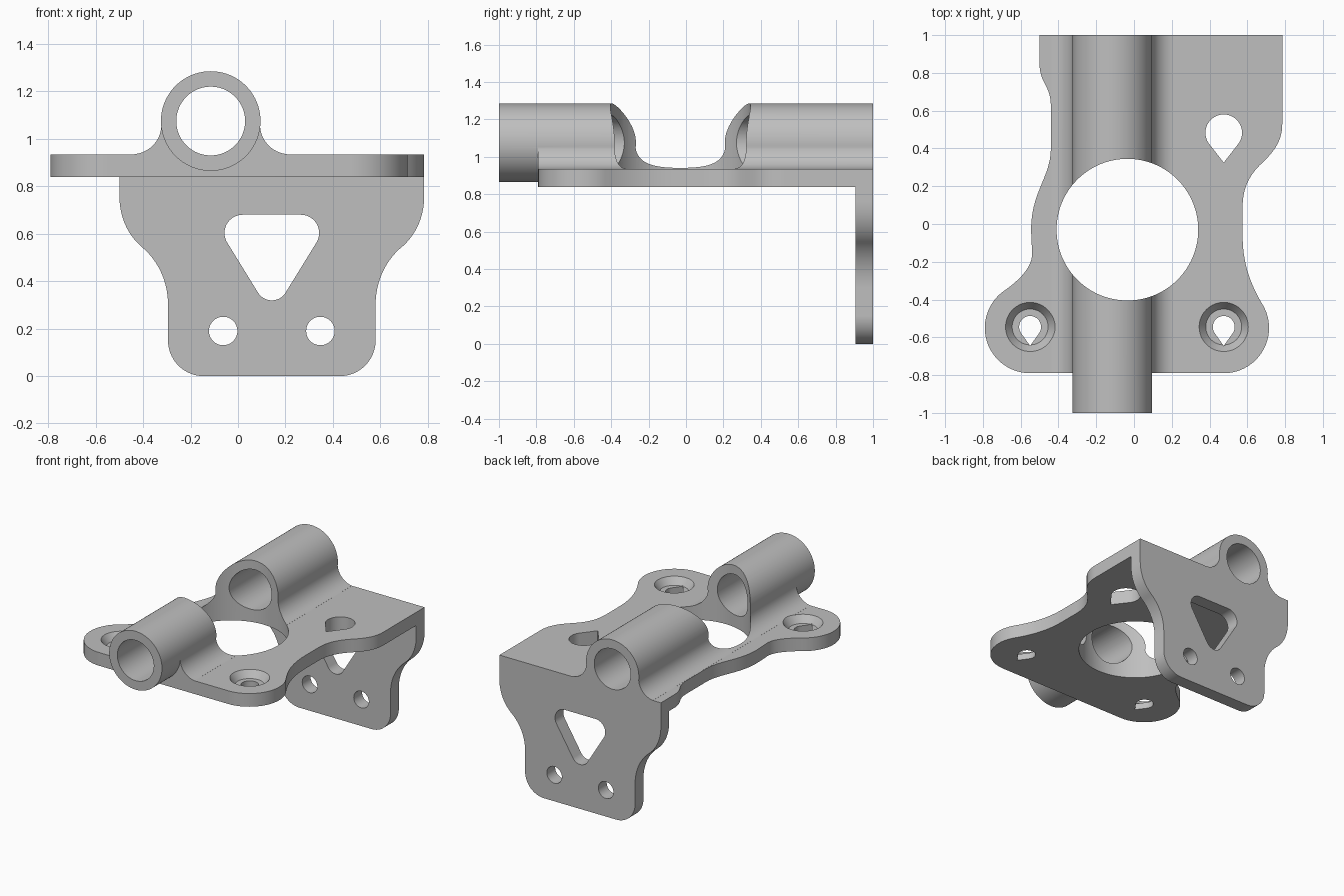
import bpy, bmesh
from math import sin, cos, radians, acos, degrees
from mathutils import Vector
from mathutils.geometry import interpolate_bezier

cube = bpy.data.objects.get("Cube")
if cube:
    bpy.data.objects.remove(cube, do_unlink=True)

metal = bpy.data.materials.new("light_grey")
metal.use_nodes = True
GREY = (0.52, 0.52, 0.52, 1)
metal.diffuse_color = GREY
metal.node_tree.nodes["Principled BSDF"].inputs["Base Color"].default_value = GREY


def arc(cx, cy, r, a0, a1, n=24):
    """Points on a circular arc, angles in degrees."""
    angles = [radians(a0 + (a1 - a0) * i / n) for i in range(n + 1)]
    return [(cx + r * cos(a), cy + r * sin(a)) for a in angles]


def circle(cx, cy, r, n=64):
    return arc(cx, cy, r, 0, 360, n)[:-1]


def curve(a, b, c, d):
    """Points on a cubic curve."""
    pts = interpolate_bezier(*[Vector((*p, 0)) for p in (a, b, c, d)], 14)
    return [(p.x, p.y) for p in pts]


def teardrop(cx, cy, r, reach):
    """Round hole drawn out to a point towards the front."""
    half = degrees(acos(r / reach))
    return arc(cx, cy, r, half - 90, 270 - half, 40) + [(cx, cy - reach)]


def finish(name, bm):
    bmesh.ops.recalc_face_normals(bm, faces=bm.faces)
    mesh = bpy.data.meshes.new(name)
    bm.to_mesh(mesh)
    bm.free()
    mesh.materials.append(metal)
    obj = bpy.data.objects.new(name, mesh)
    bpy.context.collection.objects.link(obj)
    return obj


def prism(name, pts, lo, hi, axis="z"):
    """Extrude a flat outline along z or y, dropping repeated points."""
    clean = []
    for p in pts:
        if not clean or (Vector(p) - Vector(clean[-1])).length > 1e-4:
            clean.append(p)
    if (Vector(clean[0]) - Vector(clean[-1])).length < 1e-4:
        clean.pop()
    bm = bmesh.new()
    ends = []
    for d in (lo, hi):
        ends.append([bm.verts.new((u, v, d) if axis == "z" else (u, d, v)) for u, v in clean])
    bm.faces.new(ends[0])
    bm.faces.new(ends[1])
    for i in range(len(clean)):
        j = (i + 1) % len(clean)
        bm.faces.new((ends[0][i], ends[0][j], ends[1][j], ends[1][i]))
    return finish(name, bm)


def combine(target, tool, operation):
    mod = target.modifiers.new(operation, "BOOLEAN")
    mod.operation = operation
    mod.solver = "EXACT"
    mod.object = tool
    bpy.context.view_layer.objects.active = target
    bpy.ops.object.modifier_apply(modifier=mod.name)
    bpy.data.objects.remove(tool, do_unlink=True)


BOTTOM, TOP = 0.84, 0.935
TUBE_X, TUBE_Z, TUBE_R, BORE_R = -0.115, 1.075, 0.21, 0.145
LEFT, RIGHT, MID = -0.5, 0.785, 0.1425
LOBES = [(-0.55, -0.55), (0.475, -0.55)]

# Base plate outline: back edge, wavy sides, two front lobes
outline = [(RIGHT, 1), (LEFT, 1)]
outline += curve((LEFT, 0.85), (LEFT, 0.74), (-0.44, 0.74), (-0.44, 0.62))
outline += curve((-0.44, 0.4), (-0.44, 0.25), (-0.545, 0.17), (-0.545, -0.03))
left_lobe = arc(*LOBES[0], 0.24, 122, 270)
right_lobe = arc(*LOBES[1], 0.24, 270, 390)
outline += curve((-0.54, -0.14), (-0.53, -0.22), (-0.6, -0.29), left_lobe[0])
outline += left_lobe + right_lobe
outline += curve(right_lobe[-1], (0.61, -0.31), (0.575, -0.2), (0.575, -0.06))
outline += curve((0.575, 0.09), (0.575, 0.19), (0.61, 0.26), (0.68, 0.325))
outline += curve((0.68, 0.325), (0.75, 0.39), (RIGHT, 0.45), (RIGHT, 0.53))
bracket = prism("mounting_bracket", outline, BOTTOM, TOP)

# Rear flange, mirrored about its own centre line
half = [(RIGHT, BOTTOM + 0.04)]
half += curve((RIGHT, 0.76), (RIGHT, 0.67), (0.75, 0.59), (0.68, 0.535))
half += curve((0.68, 0.535), (0.615, 0.475), (0.58, 0.39), (0.58, 0.3))
half += arc(0.43, 0.15, 0.15, 0, -90)
flange = half + [(2 * MID - x, z) for x, z in reversed(half)]
combine(bracket, prism("rear_flange", flange, 0.905, 1, "y"), "UNION")

# Saddle with concave fillets under the tube
FILLET = 0.125
side = [(0.325, 0.88)]
side += arc(TUBE_R + FILLET - 0.002, TOP + FILLET, FILLET, 265, 180, 20)
saddle = [(TUBE_X + x, z) for x, z in side]
saddle += [(TUBE_X - x, z) for x, z in reversed(side)]
combine(bracket, prism("tube_saddle", saddle, -0.79, 1, "y"), "UNION")

# Tube
tube = circle(TUBE_X, TUBE_Z, TUBE_R, 96)
combine(bracket, prism("tube", tube, -1, 1, "y"), "UNION")

# Bore, large opening and rear teardrop hole
cutters = [
    prism("bore_cutter", circle(TUBE_X, TUBE_Z, BORE_R, 80), -1.1, 1.1, "y"),
    prism("opening_cutter", circle(-0.035, -0.03, 0.375, 112), 0.5, 1.5),
    prism("rear_hole_cutter", teardrop(0.475, 0.483, 0.097, 0.158), 0.7, 1.1),
]

# Countersunk teardrop holes in the front lobes
for x, y in LOBES:
    y += 0.005
    cutters.append(prism("lobe_hole_cutter", teardrop(x, y, 0.058, 0.1), 0.7, 1.1))
    bm = bmesh.new()
    bmesh.ops.create_cone(bm, cap_ends=True, segments=64, radius1=0.095, radius2=0.165, depth=0.1)
    bmesh.ops.translate(bm, verts=bm.verts, vec=(x, y, TOP))
    cutters.append(finish("countersink_cutter", bm))

# Flange holes and rounded triangular window
for s in (-1, 1):
    cutters.append(prism("flange_hole_cutter", circle(MID + s * 0.205, 0.19, 0.06, 48), 0.8, 1.1, "y"))
window = arc(0.265, 0.603, 0.077, -31, 90)
window += arc(0.02, 0.603, 0.077, 90, 211)
window += arc(MID, 0.387, 0.068, 211, 329)
cutters.append(prism("window_cutter", window, 0.8, 1.1, "y"))

for cutter in cutters:
    combine(bracket, cutter, "DIFFERENCE")

# Smooth rounded surfaces, keep edges crisp
bpy.ops.object.select_all(action="DESELECT")
bracket.select_set(True)
bpy.context.view_layer.objects.active = bracket
bpy.ops.object.shade_smooth_by_angle(angle=radians(30))
weighted = bracket.modifiers.new("weighted_normals", "WEIGHTED_NORMAL")
weighted.keep_sharp = True
